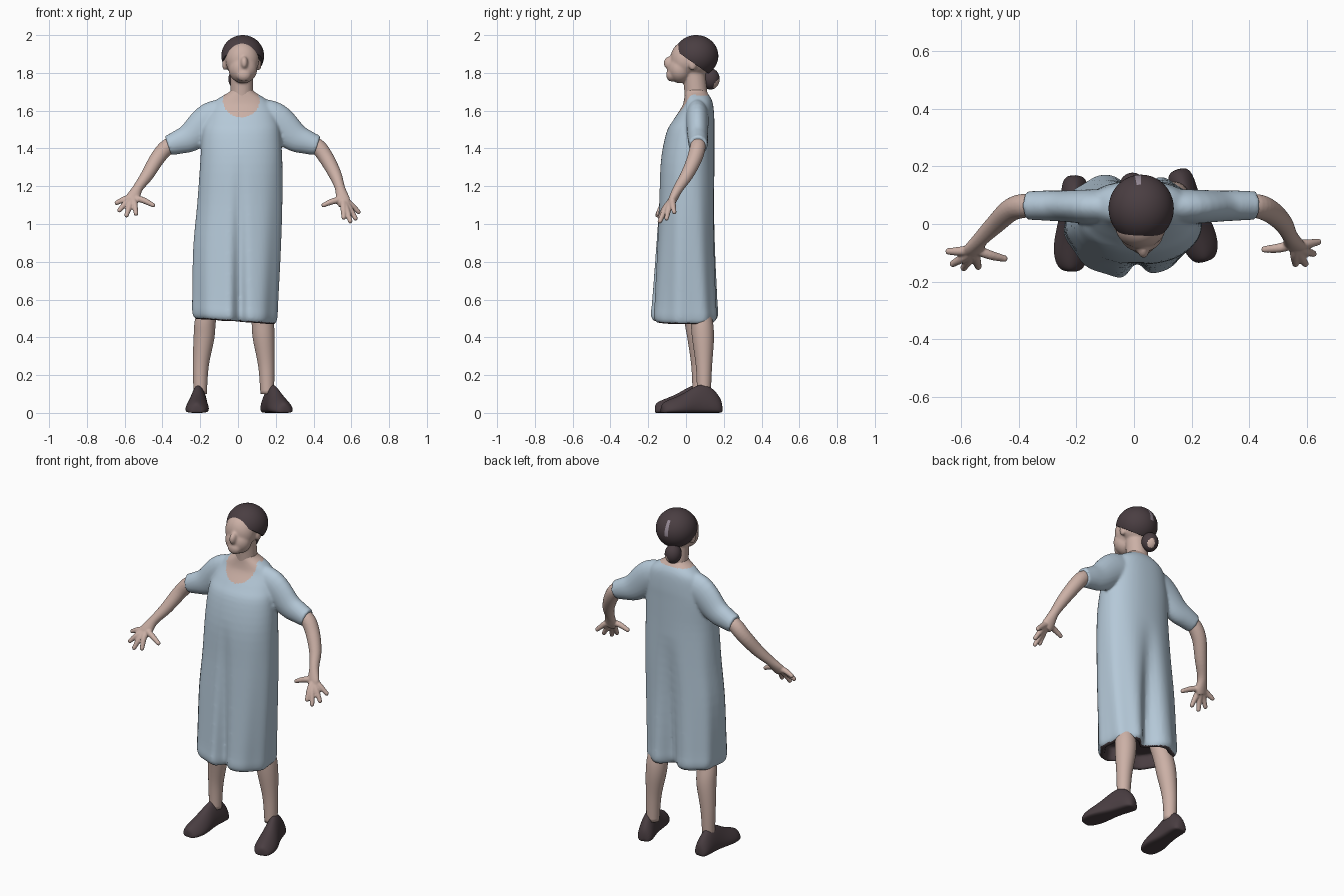
import bpy, bmesh, math
from mathutils import Vector, Matrix

if "Cube" in bpy.data.objects:
    bpy.data.objects.remove(bpy.data.objects["Cube"])


def material(name, rgb):
    m = bpy.data.materials.new(name)
    m.diffuse_color = (*rgb, 1)
    m.use_nodes = True
    m.node_tree.nodes["Principled BSDF"].inputs["Base Color"].default_value = m.diffuse_color
    return m


BLUE = material("pale blue cloth", (0.46, 0.58, 0.685))
SKIN = material("skin", (0.60, 0.435, 0.38))
DARK = material("dark brown", (0.068, 0.048, 0.054))
GREY = material("grey lilac", (0.30, 0.25, 0.30))


def loft(bm, rings):
    """Closed skin through a list of equal-sized rings."""
    vs = [[bm.verts.new(p) for p in r] for r in rings]
    n = len(vs[0])
    for a, b in zip(vs, vs[1:]):
        for i in range(n):
            bm.faces.new((a[i], a[(i + 1) % n], b[(i + 1) % n], b[i]))
    bm.faces.new(vs[0][::-1])
    bm.faces.new(vs[-1])


def spline(rows, steps):
    """Catmull-Rom interpolation of rows of numbers."""
    out = []
    for i in range(len(rows) - 1):
        p = [rows[max(i - 1, 0)], rows[i], rows[i + 1], rows[min(i + 2, len(rows) - 1)]]
        for s in range(steps):
            t = s / steps
            out.append([0.5 * (2 * b + (c - a) * t + (2 * a - 5 * b + 4 * c - d) * t * t
                               + (3 * b - a - 3 * c + d) * t ** 3) for a, b, c, d in zip(*p)])
    return out + [list(rows[-1])]


def tube(bm, rows, steps=5, n=20):
    """Tube along rows of x, y, z, radius [, radius in y]."""
    rows = spline([r if len(r) == 5 else (*r, r[3]) for r in rows], steps)
    rings = []
    for i, (x, y, z, r, ry) in enumerate(rows):
        t = (Vector(rows[min(i + 1, len(rows) - 1)][:3]) - Vector(rows[max(i - 1, 0)][:3])).normalized()
        v = Vector((0, 1, 0))
        v = (v - t * v.dot(t)).normalized()
        u = t.cross(v)
        c = Vector((x, y, z))
        rings.append([c + u * r * math.cos(a) + v * ry * math.sin(a)
                      for a in (k * math.tau / n for k in range(n))])
    loft(bm, rings)


def ball(bm, c, r, seg=32):
    bmesh.ops.create_uvsphere(bm, u_segments=seg, v_segments=seg * 3 // 4, radius=1,
                              matrix=Matrix.Translation(c) @ Matrix.Diagonal((*r, 1)))


def finish(name, bm, mats, voxel=0, smooth=0, subsurf=0, rule=None):
    """Turn a bmesh into an object, fuse it, smooth it and colour it by rule."""
    bmesh.ops.recalc_face_normals(bm, faces=bm.faces[:])
    me = bpy.data.meshes.new(name)
    bm.to_mesh(me)
    bm.free()
    ob = bpy.data.objects.new(name, me)
    bpy.context.collection.objects.link(ob)
    if voxel:
        m = ob.modifiers.new("fuse", 'REMESH')
        m.mode, m.voxel_size = 'VOXEL', voxel
    if smooth:
        m = ob.modifiers.new("soften", 'SMOOTH')
        m.factor, m.iterations = 0.5, smooth
    if subsurf:
        m = ob.modifiers.new("round", 'SUBSURF')
        m.levels = m.render_levels = subsurf
    if ob.modifiers:
        dg = bpy.context.evaluated_depsgraph_get()
        new = bpy.data.meshes.new_from_object(ob.evaluated_get(dg))
        ob.modifiers.clear()
        ob.data = new
    me = ob.data
    me.materials.clear()
    for m in mats:
        me.materials.append(m)
    for p in me.polygons:
        p.use_smooth = True
        p.material_index = rule(p.center, p.normal) if rule else 0
    return ob


# Dress: body rows are z, left, right, front, back
body = [(1.72, -.035, .075, 0, .10), (1.70, -.045, .087, -.005, .11), (1.66, -.11, .15, -.01, .135),
        (1.62, -.145, .185, -.022, .145), (1.55, -.17, .21, -.067, .15), (1.48, -.19, .225, -.105, .15),
        (1.32, -.20, .235, -.135, .15), (1.10, -.215, .235, -.147, .153), (.87, -.235, .227, -.162, .157),
        (.60, -.24, .212, -.182, .168), (.52, -.24, .207, -.19, .173), (.49, -.23, .197, -.18, .163),
        (.485, -.205, .172, -.155, .14), (.56, -.19, .157, -.14, .125)]


def dress_ring(z, x0, x1, y0, y1, n=96):
    k = min(max((1.35 - z) / .85, 0), 1)
    kb = min(max((1.25 - z) / .75, 0), 1)
    ring = []
    for i in range(n):
        a = i * math.tau / n
        c, s = math.cos(a), math.sin(a)
        e = .92 + .1 * k if s < 0 else .88 - .16 * k  # tapered front, boxy back
        f = 1 + .02 * k * math.cos(9 * a + 1.2 + z)
        x = (x0 + x1) / 2 + (x1 - x0) / 2 * math.copysign(abs(c) ** e, c) * f
        y = (y0 + y1) / 2 + (y1 - y0) / 2 * math.copysign(abs(s) ** e, s) * f
        # deep folds at the middle of the front and the back
        if s < 0:
            y += .055 * k * math.exp(-((x - .008) / .032) ** 2)
        else:
            y -= .065 * kb * math.exp(-((x - .01) / .05) ** 2)
        ring.append(Vector((x, y, z - .07 * k * x)))
    return ring


bm = bmesh.new()
loft(bm, [dress_ring(*r) for r in spline(body, 4)])
for s in (-1, 1):
    tube(bm, [(.025 + s * d, y, z, r, ry) for d, y, z, r, ry in (
        (.05, .06, 1.575, .09, .06), (.165, .06, 1.552, .094, .06), (.27, .062, 1.464, .078, .054),
        (.338, .064, 1.434, .064, .052), (.396, .064, 1.415, .053, .049))], n=32)


def dress_rule(c, n):
    if c.z > 1.5 and abs(c.x - .018) < .11:  # bare skin in the neckline
        front = ((c.x - .017) / .097) ** 2 + ((c.z - 1.655) / .09) ** 2 < 1 or c.z > 1.695
        return 1 if (front if c.y < .05 else c.z > 1.68) else 0
    if c.z < .62:  # dark underside
        radial = Vector((c.x + .015, c.y + .01, 0)).normalized()
        return 2 if n.z < -.7 or n.dot(radial) < -.1 else 0
    return 0


finish("dress", bm, [BLUE, SKIN, DARK], voxel=.008, smooth=5, rule=dress_rule)

# Arms with hands: path, then finger tips with the thumb last
arms = {
    "left_arm": ([(-.30, .062, 1.45, .026), (-.37, .064, 1.412, .041), (-.425, .05, 1.35, .04),
                  (-.48, .0, 1.26, .034), (-.53, -.05, 1.19, .027), (-.555, -.085, 1.14, .037, .023),
                  (-.568, -.10, 1.115, .032, .019)],
                 [(-.642, -.095, 1.112), (-.628, -.138, 1.073), (-.59, -.152, 1.047), (-.54, -.148, 1.055),
                  (-.45, -.12, 1.10)]),
    "right_arm": ([(.35, .062, 1.45, .026), (.42, .063, 1.412, .041), (.47, .045, 1.345, .04),
                   (.515, .005, 1.26, .034), (.54, -.04, 1.19, .027), (.555, -.07, 1.13, .037, .023),
                   (.565, -.08, 1.10, .032, .019)],
                  [(.638, -.062, 1.064), (.622, -.103, 1.03), (.594, -.138, 1.015), (.56, -.138, 1.035),
                   (.453, -.088, 1.10)])}
for name, (path, tips) in arms.items():
    bm = bmesh.new()
    tube(bm, path)
    palm = Vector(path[-2][:3])
    for i, tip in enumerate(tips):
        tip = Vector(tip)
        mid = palm.lerp(tip, .5) + Vector((0, -.004, .006))
        tube(bm, [(*palm, .017), (*mid, .0165), (*tip, .012)], n=12)
        ball(bm, tip, (.0125,) * 3, 12)
    finish(name, bm, [SKIN], voxel=.005, smooth=2)

# Legs
legs = {"left_leg": [(-.13, .03, .62, .05), (-.17, .045, .50, .055), (-.18, .062, .40, .055),
                     (-.197, .07, .25, .042), (-.20, .07, .10, .035)],
        "right_leg": [(.105, .05, .62, .045), (.128, .08, .50, .057), (.136, .09, .40, .058),
                      (.15, .095, .25, .043), (.155, .095, .10, .036)]}
for name, path in legs.items():
    bm = bmesh.new()
    tube(bm, path, n=32)
    finish(name, bm, [SKIN])

# Shoes: stations are y along the foot, half width, height
stations = [(-.168, .022, .04), (-.155, .046, .058), (-.11, .064, .076), (-.05, .062, .10),
            (0, .052, .132), (.05, .047, .155), (.10, .047, .145), (.145, .045, .10), (.168, .026, .06)]
for name, x, y, turn in (("left_shoe", -.212, .002, -3), ("right_shoe", .20, .03, 17)):
    bm = bmesh.new()
    place = Matrix.Translation((x, y, 0)) @ Matrix.Rotation(math.radians(turn), 4, 'Z')
    rings = []
    for sy, w, h in stations:
        ring = []
        for k in range(20):
            a = k * math.tau / 20
            c, s = math.cos(a), math.sin(a)
            wide = w * (1 if s < 0 else 1 - .25 * s)
            e = .55 if s < 0 else 1
            ring.append(place @ Vector((wide * math.copysign(abs(c) ** e, c),
                                        sy, h * .3 + (h * .7 * s if s > 0 else -h * .3 * abs(s) ** .5))))
        rings.append(ring)
    loft(bm, rings)
    finish(name, bm, [DARK], subsurf=2)

# Head, face, nose and neck fused together
bm = bmesh.new()
ball(bm, (.02, .045, 1.88), (.098, .10, .10))
ball(bm, (.023, -.008, 1.867), (.088, .076, .098))
ball(bm, (.026, -.032, 1.82), (.076, .066, .075))
ball(bm, (.033, -.083, 1.852), (.021, .036, .036))
ball(bm, (.03, -.078, 1.79), (.04, .027, .036))
for s in (-1, 1):
    ball(bm, (.02 + s * .09, .035, 1.845), (.014, .022, .032))
tube(bm, [(.02, .062, 1.58, .065), (.02, .052, 1.70, .061), (.02, .04, 1.82, .06)])
finish("head", bm, [SKIN], voxel=.006, smooth=8)

# Hair cap, cut along a slanted hairline
bm = bmesh.new()
ball(bm, (.025, .054, 1.89), (.113, .117, .11), 64)
bmesh.ops.bisect_plane(bm, geom=bm.verts[:] + bm.edges[:] + bm.faces[:], plane_co=(0, -.06, 1.922),
                       plane_no=(0, .155, .22), clear_inner=True)
bmesh.ops.holes_fill(bm, edges=[e for e in bm.edges if e.is_boundary])
hair = finish("hair", bm, [DARK, GREY],
              rule=lambda c, n: int(abs(c.x - .018) < .011 and c.y > .11 and 1.88 < c.z < 1.97))
bpy.context.view_layer.objects.active = hair
hair.select_set(True)
bpy.ops.object.shade_smooth_by_angle(angle=math.radians(40))

# Low bun with a bare tip
bm = bmesh.new()
ball(bm, (-.005, .13, 1.768), (.046, .048, .056), 40)
tip = Vector((.45, .75, -.5)).normalized()
finish("hair_bun", bm, [DARK, SKIN], rule=lambda c, n: int(n.dot(tip) > .88))
